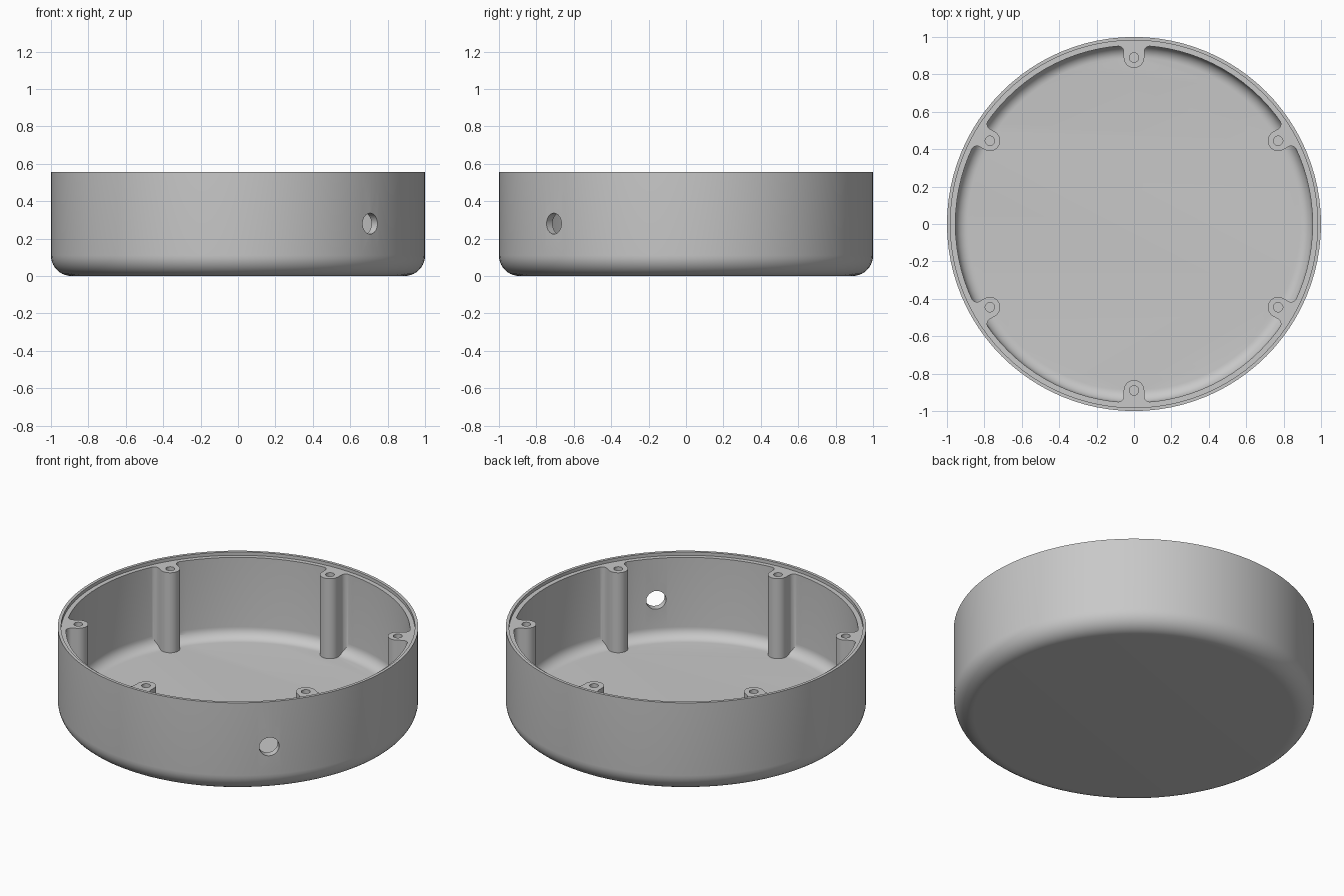
import bpy, bmesh
from math import sin, cos, pi, radians, atan2, sqrt
from mathutils import Matrix, Vector

if "Cube" in bpy.data.objects:
    bpy.data.objects.remove(bpy.data.objects["Cube"], do_unlink=True)

HEIGHT, LEDGE, FLOOR = 0.555, 0.535, 0.045
WALL = 0.955                      # inner wall radius
FILLET = 0.11                     # outer bottom rounding
BOSS_R, BOSS_AT = 0.055, 0.89     # screw boss radius and distance from the axis
BLEND = 0.03                      # rounding between boss and wall
ANGLES = [radians(30 + 60 * i) for i in range(6)]

grey = bpy.data.materials.new("light grey plastic")
grey.use_nodes = True
grey.diffuse_color = (0.58, 0.58, 0.58, 1)
grey.node_tree.nodes["Principled BSDF"].inputs["Base Color"].default_value = grey.diffuse_color


def arc(cx, cy, r, a0, a1, n):
    steps = [a0 + (a1 - a0) * i / n for i in range(n + 1)]
    return [(cx + r * cos(a), cy + r * sin(a)) for a in steps]


def make_object(name, bm):
    bmesh.ops.recalc_face_normals(bm, faces=bm.faces)
    mesh = bpy.data.meshes.new(name)
    bm.to_mesh(mesh)
    bm.free()
    mesh.materials.append(grey)
    obj = bpy.data.objects.new(name, mesh)
    bpy.context.collection.objects.link(obj)
    return obj


def lathe(name, profile, n=96):
    bm = bmesh.new()
    rings = [[bm.verts.new((r * cos(2 * pi * i / n), r * sin(2 * pi * i / n), z))
              for i in range(n)] for r, z in profile]
    for a, b in zip(rings, rings[1:]):
        for i in range(n):
            j = (i + 1) % n
            bm.faces.new((a[i], a[j], b[j], b[i]))
    bm.faces.new(rings[0])
    bm.faces.new(rings[-1])
    return make_object(name, bm)


def boss_outline():
    # Half outline from the wall to the tip, then mirrored
    v = BOSS_R + BLEND
    u = sqrt((WALL - BLEND) ** 2 - v ** 2)
    end = atan2(v, u)
    half = [(0.962 * cos(end), 0.962 * sin(end))]
    half += arc(u, v, BLEND, end, -pi / 2, 8)
    half += arc(BOSS_AT, 0, BOSS_R, pi / 2, pi, 10)
    return half + [(x, -y) for x, y in reversed(half[:-1])]


# Cup with rounded bottom and stepped rim
corner = 1 - FILLET
profile = arc(corner, FILLET, FILLET, -pi / 2, 0, 10)
profile += [(1, HEIGHT), (0.982, HEIGHT), (0.982, LEDGE), (WALL, LEDGE)]
profile += arc(corner, FILLET, WALL - corner, 0, -pi / 2, 8)
body = lathe("enclosure_body", profile)

# Six screw bosses along the inner wall
bm = bmesh.new()
for angle in ANGLES:
    turn = Matrix.Rotation(angle, 3, 'Z')
    base = bm.faces.new([bm.verts.new(turn @ Vector((x, y, 0.037)))
                         for x, y in boss_outline()])
    top = bmesh.ops.extrude_face_region(bm, geom=[base], use_keep_orig=True)["geom"]
    bmesh.ops.translate(bm, vec=(0, 0, LEDGE - 0.037),
                        verts=[g for g in top if isinstance(g, bmesh.types.BMVert)])
bosses = make_object("screw_bosses", bm)

# Cutters for the screw holes and the cable hole
bm = bmesh.new()
for angle in ANGLES:
    place = Matrix.Rotation(angle, 4, 'Z') @ Matrix.Translation((BOSS_AT, 0, 0.42))
    bmesh.ops.create_cone(bm, cap_ends=True, segments=24, radius1=0.025,
                          radius2=0.025, depth=0.36, matrix=place)
side = (Matrix.Rotation(radians(-45), 4, 'Z') @ Matrix.Translation((1, 0, 0.28))
        @ Matrix.Rotation(pi / 2, 4, 'Y'))
bmesh.ops.create_cone(bm, cap_ends=True, segments=32, radius1=0.056,
                      radius2=0.056, depth=0.3, matrix=side)
holes = make_object("hole_cutters", bm)

bpy.ops.object.select_all(action='DESELECT')
bpy.context.view_layer.objects.active = body
body.select_set(True)
for helper, operation in ((bosses, 'UNION'), (holes, 'DIFFERENCE')):
    helper.hide_render = True
    mod = body.modifiers.new(helper.name, 'BOOLEAN')
    mod.operation, mod.solver, mod.object = operation, 'EXACT', helper
    bpy.ops.object.modifier_apply(modifier=mod.name)
    bpy.data.objects.remove(helper, do_unlink=True)
bpy.ops.object.shade_smooth_by_angle(angle=radians(30))
